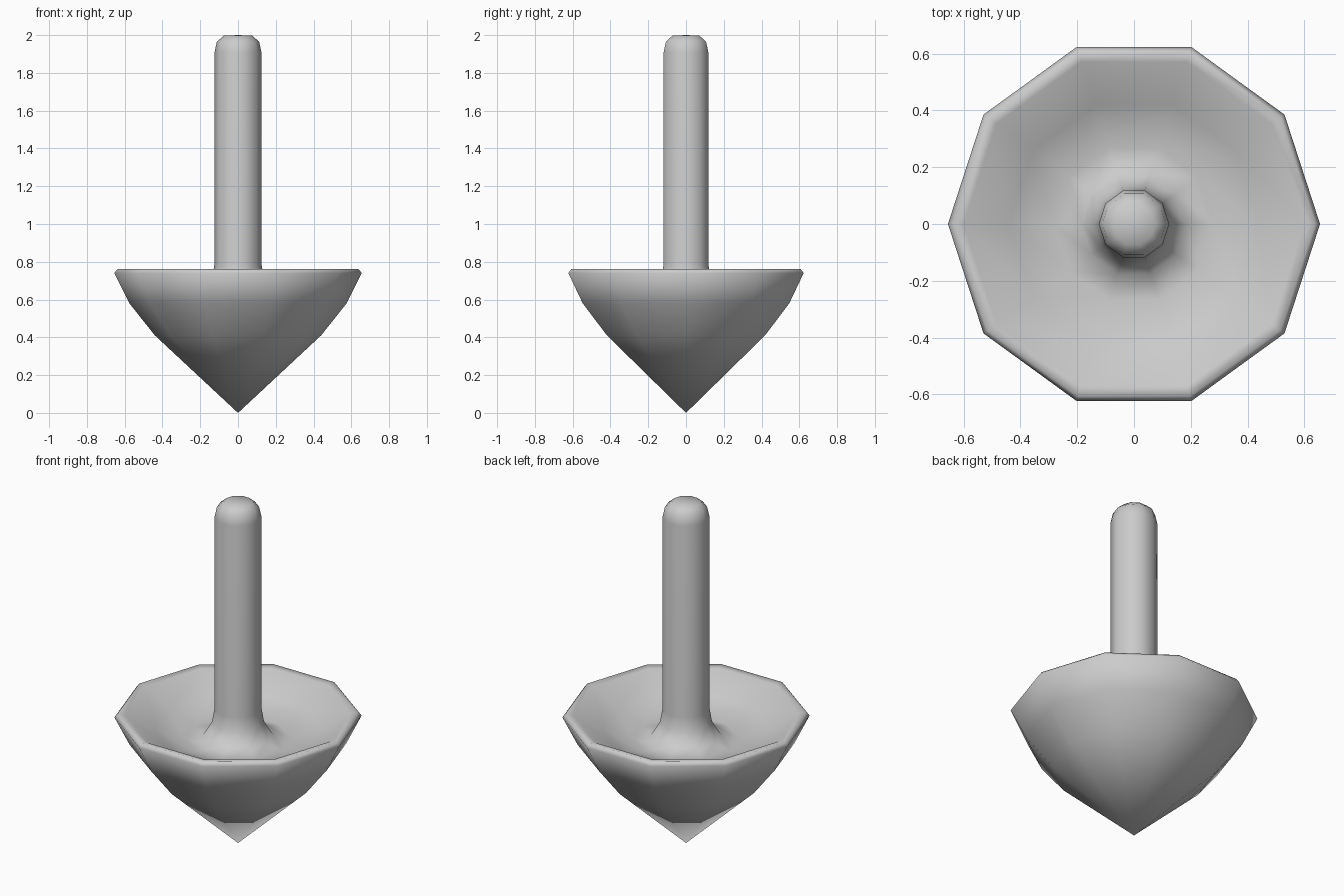
import bpy, bmesh
from math import cos, sin, tau

if "Cube" in bpy.data.objects:
    bpy.data.objects.remove(bpy.data.objects["Cube"])

SIDES = 10

# half profile (radius, height) from tip, over the rim, through the bowl, up the stem
profile = [(0, 0), (0.44, 0.41), (0.575, 0.58), (0.655, 0.74), (0.638, 0.762),
           (0.6, 0.755), (0.44, 0.665), (0.28, 0.61), (0.185, 0.635),
           (0.138, 0.71), (0.124, 0.79), (0.124, 1.91), (0.112, 1.965),
           (0.075, 1.997), (0, 2.0)]


def lathe(name, points, sides):
    bm = bmesh.new()
    rings = []
    for r, z in points:
        count = sides if r > 0 else 1
        rings.append([bm.verts.new((r * cos(tau * i / sides), r * sin(tau * i / sides), z))
                      for i in range(count)])
    for a, b in zip(rings, rings[1:]):
        for i in range(sides):
            j = (i + 1) % sides
            corners = [a[i % len(a)], a[j % len(a)], b[j % len(b)], b[i % len(b)]]
            bm.faces.new(list(dict.fromkeys(corners)))
    bmesh.ops.recalc_face_normals(bm, faces=bm.faces)
    for f in bm.faces:
        f.smooth = True
    mesh = bpy.data.meshes.new(name)
    bm.to_mesh(mesh)
    bm.free()
    obj = bpy.data.objects.new(name, mesh)
    bpy.context.collection.objects.link(obj)
    return obj


# one-piece spinning top with hollowed body and stem
lathe("spinning_top", profile, SIDES)
